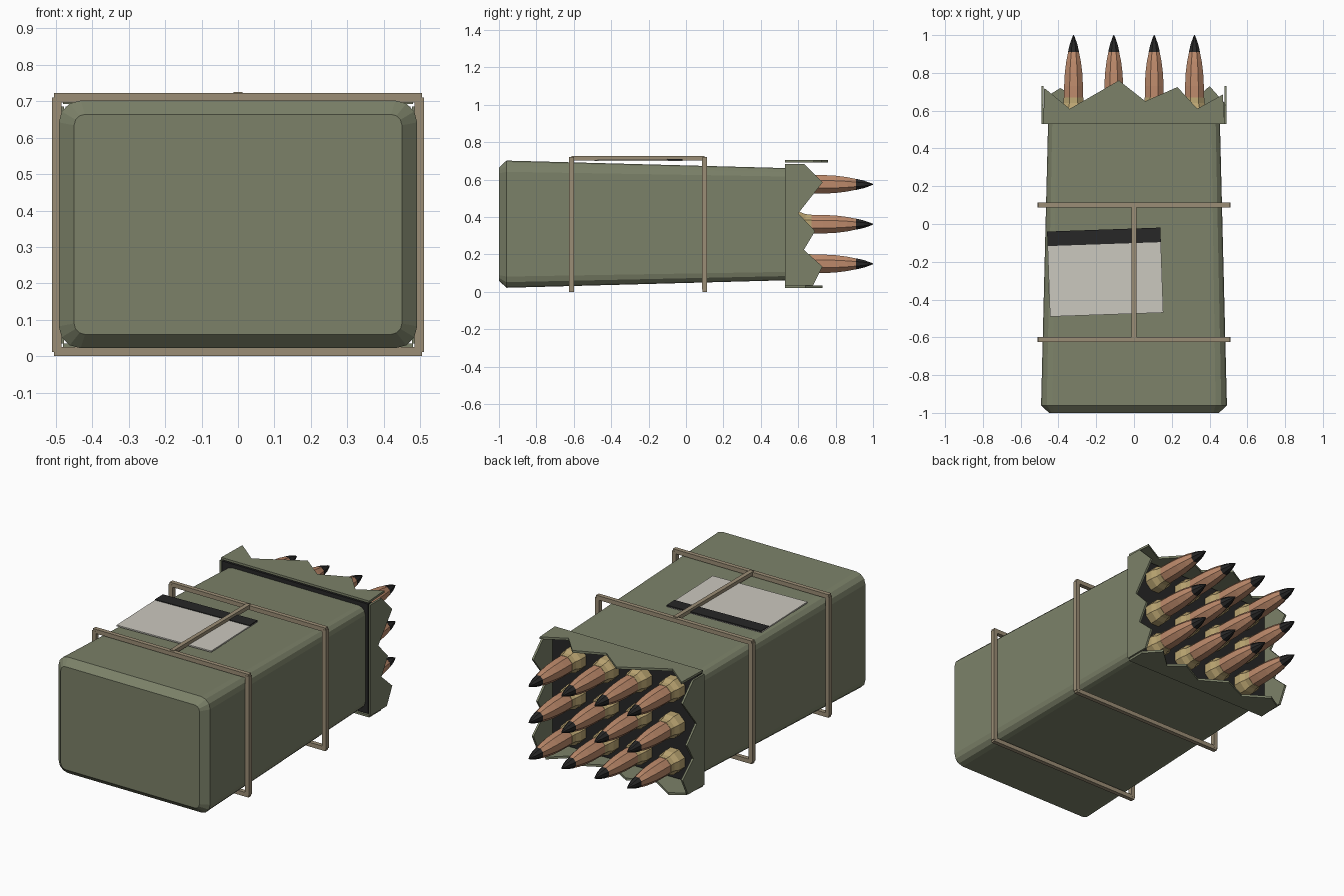
import bpy, bmesh
from math import pi, sin, cos, radians
from mathutils import Vector, Matrix

if "Cube" in bpy.data.objects:
    bpy.data.objects.remove(bpy.data.objects["Cube"])


def material(name, r, g, b):
    m = bpy.data.materials.new(name)
    m.diffuse_color = (r, g, b, 1)
    m.use_nodes = True
    m.node_tree.nodes["Principled BSDF"].inputs["Base Color"].default_value = m.diffuse_color
    return m


OLIVE = material("olive", 0.20, 0.22, 0.14)
DARK = material("dark", 0.02, 0.02, 0.02)
BRASS = material("brass", 0.50, 0.38, 0.17)
COPPER = material("copper", 0.52, 0.26, 0.15)
TAN = material("tan", 0.33, 0.27, 0.18)
PAPER = material("paper", 0.60, 0.58, 0.52)
CZ = 0.362  # height of the crate's long axis


def finish(name, bm, mat):
    bmesh.ops.recalc_face_normals(bm, faces=bm.faces)
    me = bpy.data.meshes.new(name)
    bm.to_mesh(me)
    bm.free()
    me.materials.append(mat)
    ob = bpy.data.objects.new(name, me)
    bpy.context.collection.objects.link(ob)
    return ob


def loft(name, rings, mat):
    """Skin equal-length rings of points and cap both ends."""
    bm = bmesh.new()
    vs = [[bm.verts.new(p) for p in ring] for ring in rings]
    n = len(vs[0])
    for a, b in zip(vs, vs[1:]):
        for i in range(n):
            j = (i + 1) % n
            bm.faces.new((a[i], a[j], b[j], b[i]))
    bm.faces.new(vs[0])
    bm.faces.new(vs[-1][::-1])
    return finish(name, bm, mat)


def box(name, lo, hi, mat, turn=0.0):
    lo, hi = Vector(lo), Vector(hi)
    bm = bmesh.new()
    bmesh.ops.create_cube(bm, size=1, matrix=Matrix.Diagonal((hi - lo).to_4d()))
    ob = finish(name, bm, mat)
    ob.location = (lo + hi) / 2
    ob.rotation_euler.z = turn
    return ob


def rounded_rect(y, hx, hz, r, seg=3):
    pts = []
    for k, (sx, sz) in enumerate([(1, 1), (-1, 1), (-1, -1), (1, -1)]):
        for s in range(seg + 1):
            a = (k + s / seg) * pi / 2
            pts.append((sx * (hx - r) + r * cos(a), y, CZ + sz * (hz - r) + r * sin(a)))
    return pts


def lathe(name, profile, mat, sides=8):
    rings = [[(r * cos(2 * pi * (i + 0.5) / sides), y, r * sin(2 * pi * (i + 0.5) / sides))
              for i in range(sides)] for y, r in profile]
    return loft(name, rings, mat)


# Tapered pouch with a chamfered closed end
loft("pouch_body", [rounded_rect(-1.0, 0.45, 0.302, 0.03),
                    rounded_rect(-0.96, 0.492, 0.34, 0.06),
                    rounded_rect(0.53, 0.455, 0.30, 0.045)], OLIVE)
# Dark interior at the torn end
box("dark_interior", (-0.474, 0.53, 0.042), (0.474, 0.56, 0.685), DARK)

# Torn flaps around the open end, outlines as (across, y)
top_edge = [(-0.48, 0.53), (-0.475, 0.72), (-0.34, 0.61), (-0.08, 0.76),
            (0.06, 0.65), (0.23, 0.725), (0.335, 0.61), (0.47, 0.685), (0.48, 0.53)]
bottom_edge = [(-0.48, 0.53), (-0.47, 0.67), (-0.39, 0.72), (-0.25, 0.63), (-0.1, 0.70),
               (0.05, 0.61), (0.2, 0.69), (0.28, 0.62), (0.40, 0.73), (0.48, 0.64), (0.48, 0.53)]
side_edge = [(0.035, 0.53), (0.035, 0.68), (0.135, 0.73), (0.225, 0.63), (0.325, 0.69),
             (0.42, 0.60), (0.585, 0.73), (0.685, 0.63), (0.685, 0.53)]
for name, edge, lo, hi in [("top_flap", top_edge, 0.692, 0.705),
                           ("bottom_flap", bottom_edge, 0.022, 0.035)]:
    loft(name, [[(u, y, z) for u, y in edge] for z in (lo, hi)], OLIVE)
for name, s in [("right_flap", 1), ("left_flap", -1)]:
    loft(name, [[(s * x, y, z) for z, y in side_edge] for x in (0.478, 0.49)], OLIVE)

# Cartridges in a four by three grid sharing meshes
parts = [lathe("cartridge_case", [(0.48, 0.07), (0.61, 0.07), (0.64, 0.058), (0.67, 0.056)], BRASS),
         lathe("bullet", [(0.66, 0.054), (0.73, 0.054), (0.80, 0.050), (0.86, 0.042), (0.91, 0.031)], COPPER),
         lathe("bullet_tip", [(0.91, 0.032), (0.95, 0.022), (0.985, 0.009), (1.0, 0.002)], DARK)]
for i, x in enumerate((-0.32, -0.107, 0.107, 0.32)):
    for j, z in enumerate((0.15, 0.362, 0.575)):
        for part in parts:
            ob = part
            if i or j:
                ob = part.copy()
                bpy.context.collection.objects.link(ob)
            ob.location = (x, 0, z)

# Two rectangular straps joined by a bar on top
for name, y in [("front_strap", -0.612), ("rear_strap", 0.10)]:
    y0, y1 = y - 0.0125, y + 0.0125
    for side, z in [("bottom", 0.0), ("top", 0.697)]:
        box(f"{name}_{side}", (-0.505, y0, z), (0.505, y1, z + 0.025), TAN)
    for side, x in [("left", -0.4975), ("right", 0.4975)]:
        box(f"{name}_{side}", (x - 0.0125, y0 - 0.001, 0.012), (x + 0.0125, y1 + 0.001, 0.71), TAN)
box("strap_link", (-0.0125, -0.612, 0.703), (0.0125, 0.10, 0.726), TAN)

# Tilted blank label with a dark header band
tilt = radians(2)
box("label", (-0.4525, -0.48, 0.699), (0.1475, -0.03, 0.707), PAPER, tilt)
band = box("label_band", (-0.4585, -0.107, 0.703), (0.1415, -0.03, 0.711), DARK, tilt)
band.location.x, band.location.y = -0.159, -0.068
